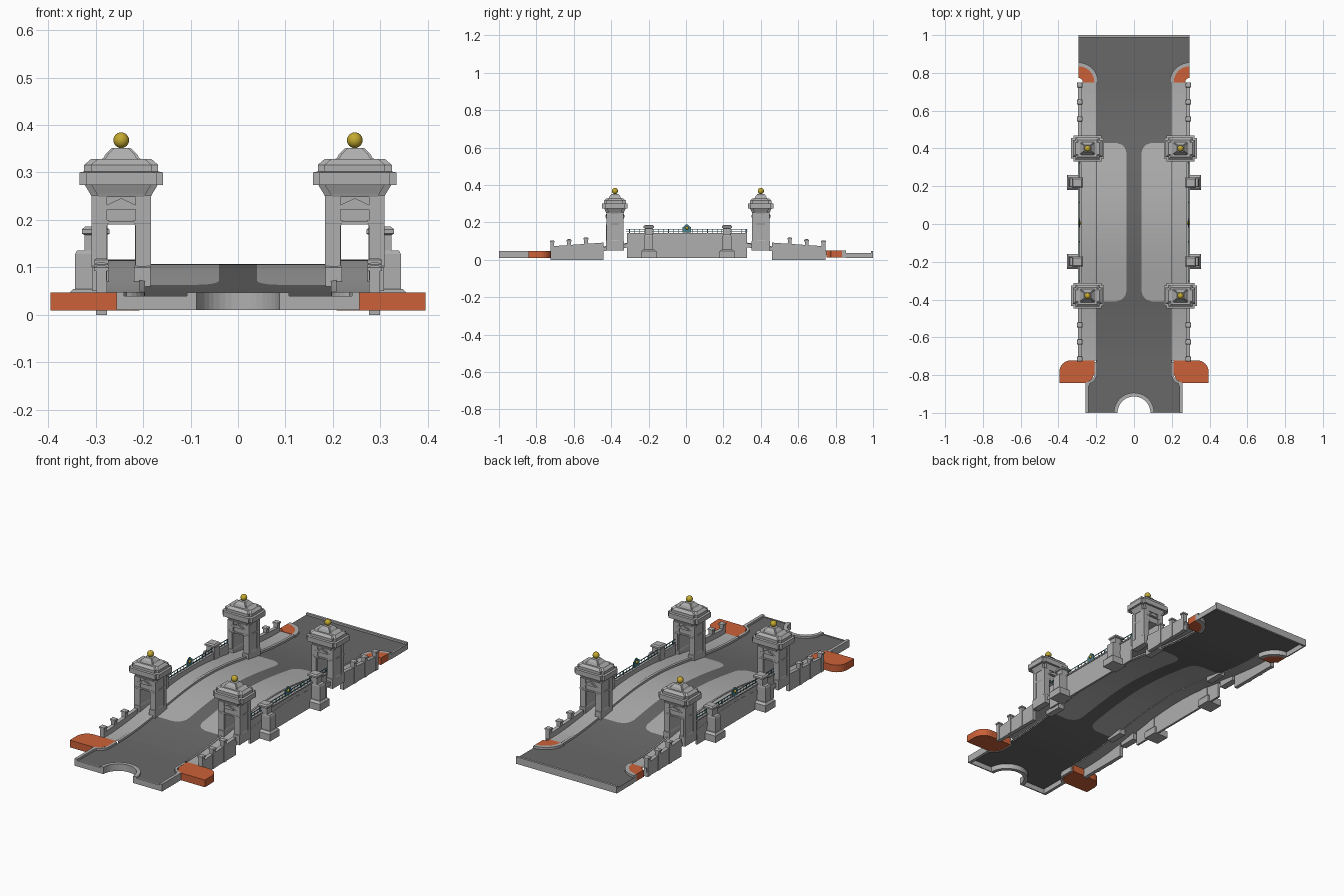
import bpy, bmesh, math

if "Cube" in bpy.data.objects:
    bpy.data.objects.remove(bpy.data.objects["Cube"])

def material(name, r, g, b):
    m = bpy.data.materials.new(name)
    m.diffuse_color = (r, g, b, 1)
    m.use_nodes = True
    m.node_tree.nodes["Principled BSDF"].inputs["Base Color"].default_value = m.diffuse_color
    return m

STONE = material("light_stone", .43, .43, .43)
ROAD = material("dark_asphalt", .14, .14, .14)
ORANGE = material("orange", .60, .12, .04)
GOLD = material("gold", .55, .40, .03)
TEAL = material("teal_metal", .07, .22, .26)
MID = 0.01          # y centre of the arched span

def make(name, verts, faces, *mats, rule=None, sheet=False):
    me = bpy.data.meshes.new(name)
    me.from_pydata(verts, [], faces)
    for m in mats:
        me.materials.append(m)
    bm = bmesh.new()
    bm.from_mesh(me)
    if not sheet:
        bmesh.ops.recalc_face_normals(bm, faces=bm.faces)
    for f in bm.faces:
        if sheet and f.normal.z < -.01:
            f.normal_flip()
        if rule:
            f.material_index = rule(f.calc_center_median())
    bm.to_mesh(me)
    bm.free()
    ob = bpy.data.objects.new(name, me)
    bpy.context.collection.objects.link(ob)
    return ob

def loft(name, rings, mat):
    """Closed solid through equal-length rings."""
    n = len(rings[0])
    faces = [tuple(range(n)), tuple(range((len(rings) - 1) * n, len(rings) * n))]
    for k in range(len(rings) - 1):
        faces += [(k*n + i, k*n + (i+1) % n, (k+1)*n + (i+1) % n, (k+1)*n + i) for i in range(n)]
    return make(name, [p for r in rings for p in r], faces, mat)

def prism(name, outline, z0, z1, mat):
    return loft(name, [[(x, y, z) for x, y in outline] for z in (z0, z1)], mat)

def box(name, x0, x1, y0, y1, z0, z1, mat=STONE):
    return prism(name, [(x0, y0), (x1, y0), (x1, y1), (x0, y1)], z0, z1, mat)

def block(name, cx, cy, levels, notch=0, mat=STONE):
    """Stack of rectangles (z, half x, half y); notch steps the corners inward."""
    rings = []
    for z, a, b in levels:
        n = notch
        q = [(a, b - n), (a - n, b - n), (a - n, b)] if n else [(a, b)]
        pts = q + [(-x, y) for x, y in q[::-1]]
        pts += [(-x, -y) for x, y in q] + [(x, -y) for x, y in q[::-1]]
        rings.append([(cx + x, cy + y, z) for x, y in pts])
    return loft(name, rings, mat)

def arc(cx, cy, r, a0, a1, n=10):
    return [(cx + r * math.cos(math.radians(a0 + (a1 - a0) * i / n)),
             cy + r * math.sin(math.radians(a0 + (a1 - a0) * i / n))) for i in range(n + 1)]

def flip(pts, s):
    return [(s * x, y) for x, y in pts]

def ribbon(name, path, other, z0, z1, mat=STONE):
    """Curb between two parallel paths."""
    return loft(name, [[(a[0], a[1], z0), (a[0], a[1], z1), (b[0], b[1], z1), (b[0], b[1], z0)]
                       for a, b in zip(path, other)], mat)

def deck(y):
    t = min(1, abs(y - MID) / .72)
    return .037 + .07 * (1 + math.cos(math.pi * t)) / 2

def ball(name, x, y, z, r, mat):
    bpy.ops.mesh.primitive_uv_sphere_add(segments=20, ring_count=12, radius=r, location=(x, y, z))
    ob = bpy.context.object
    ob.name = name
    ob.data.materials.append(mat)
    bpy.ops.object.shade_smooth()

# arched roadway: dark centre strip, pale lanes with rounded inner corners
ys = [-.73 + .32 * i / 8 for i in range(8)]
ys += [MID - .42 + .06 * i / 6 for i in range(6)]
ys += [MID - .36 + .72 * i / 24 for i in range(25)]
ys += [2 * MID - y for y in ys[13::-1]]
verts, faces = [], []
for j, y in enumerate(ys):
    t = min(1, max(0, (abs(y - MID) - .36) / .06))
    b = .04 + .055 * (1 - math.sqrt(1 - t * t))
    verts += [(x, y, deck(y)) for x in (-.2, -b, b, .2)]
    if j:
        faces += [(4*j - 4 + i, 4*j - 3 + i, 4*j + 1 + i, 4*j + i) for i in range(3)]
make("roadway", verts, faces, ROAD, STONE, sheet=True,
     rule=lambda c: int(abs(c.x) > .03 and abs(c.y - MID) < .42))

# flat end roads
half = [(.2, -.73)] + arc(.25, -.79, .05, 180, 270, 6) + [(.25, -1), (.107, -1)]
notch = arc(0, -1, .107, 0, 180, 20)[1:-1]
front = half + notch + flip(half, -1)[::-1]
make("front_road", [(x, y, .037) for x, y in front], [tuple(range(len(front)))], ROAD, sheet=True)
half = [(.2, .75)] + arc(.295, .75, .105, 180, 90)[1:] + [(.295, 1)]
back = half + flip(half, -1)[::-1]
make("back_road", [(x, y, .037) for x, y in back], [tuple(range(len(back)))], ROAD, sheet=True)
ribbon("notch_curb", arc(0, -1, .087, 0, 180, 20), arc(0, -1, .107, 0, 180, 20), .01, .047)
box("back_end_wall", -.295, .295, .988, 1, .01, .047)

for s in (-1, 1):
    def sbox(name, x0, x1, *r):
        return box(name, min(s*x0, s*x1), max(s*x0, s*x1), *r)

    # end skirts and curbs
    sbox("front_end_wall", .107, .25, -1, -.994, .01, .040)
    outer = [(.208, -.73)] + arc(.255, -.79, .047, 180, 265, 6) + [(.256, -.842), (.256, -1)]
    inner = [(.196, -.73)] + arc(.255, -.79, .059, 180, 250, 6) + [(.24, -.86), (.24, -1)]
    ribbon("front_curb", flip(inner, s), flip(outer, s), .01, .048)
    sbox("back_side_skirt", .289, .295, .855, 1, .01, .037)
    ribbon("back_corner_curb", flip(arc(.295, .75, .085, 180, 90), s),
           flip(arc(.295, .75, .105, 180, 90), s), .012, .049)

    # orange corner blocks
    pad = [(.208, -.722), (.208, -.79), (.225, -.825), (.252, -.841), (.395, -.841)]
    pad += arc(.335, -.782, .06, 0, 90, 8)
    prism("front_orange_block", flip(pad, s), .009, .047, ORANGE)
    pad = [(.295, .775)] + arc(.295, .75, .024, 90, 180, 6) + arc(.295, .75, .085, 180, 90)
    prism("back_orange_block", flip(pad, s), .012, .049, ORANGE)

    # sidewalk with raised curb, following the arch
    sec = [(.196, -.006), (.196, .011), (.207, .013), (.207, .010), (.294, .010), (.294, -.012)]
    st = [-.722 + 1.472 * i / 48 for i in range(49)]
    v = [(s * x, y, deck(y) + d) for y in st for x, d in sec]
    f = [(6*j + i, 6*j + i + 1, 6*j + i + 7, 6*j + i + 6) for j in range(48) for i in range(5)]
    make("sidewalk", v, f, STONE, sheet=True)

    # main span side wall with coping
    sbox("span_wall", .282, .293, -.315, .325, .01, .136)
    sbox("span_coping", .279, .297, -.315, .325, .136, .143)

    for e in (-1, 1):
        # sloping approach wall and its posts
        far, near = MID + e * .735, MID + e * .45
        rings = [[(s*x, y, z) for x, z in ((.276, 0), (.276, t), (.296, t), (.296, 0))]
                 for y, t in ((far, .072), (near, .092))]
        loft("approach_wall", rings, STONE)
        for k in range(3):
            y = MID + e * (.725 - .09 * k)
            top = (.104, .110, .120)[k]
            block("approach_post", s * .288, y, [(0, .011, .010), (top - .012, .011, .010),
                  (top - .012, .015, .013), (top - .004, .015, .013), (top, .008, .007)])

        # gate tower
        cx, cy = s * .246, MID + e * .39
        for k in (-1, 1):
            lx = cx + k * .0445
            block("tower_leg", lx, cy, [(.05, .0155, .040), (.252, .0155, .040)])
            block("tower_leg_base", lx, cy, [(.05, .0175, .049), (.10, .0175, .049), (.106, .0155, .042)])
            block("tower_leg_capital", lx, cy, [(.188, .0155, .043), (.194, .0185, .047), (.20, .0185, .047)])
            for m in (-1, 1):      # pilasters leave sunken side panels
                block("tower_pilaster", lx + k * .002, cy + m * .034, [(.10, .0165, .012), (.252, .0165, .012)])
                block("tower_front_strip", lx, cy + m * .044, [(.10, .009, .003), (.19, .009, .003)])
        block("tower_lintel", cx, cy, [(.19, .032, .041), (.252, .032, .041)])
        block("tower_lintel_band", cx, cy, [(.19, .030, .045), (.197, .030, .045)])
        for m in (-1, 1):          # pediments front and back
            for name, a, z0, z1, d in (("tower_pediment", .042, .222, .246, .048),
                                       ("tower_pediment_trim", .028, .226, .240, .051)):
                loft(name, [[(cx - a, y, z0), (cx + a, y, z0), (cx + a, y, z0 + .004),
                             (cx, y, z1), (cx - a, y, z0 + .004)]
                            for y in (cy + m * .04, cy + m * d)], STONE)
        block("tower_cap", cx, cy, [(.248, .062, .046), (.256, .066, .049), (.274, .077, .057),
              (.274, .088, .068), (.300, .088, .068), (.302, .078, .058), (.316, .078, .058),
              (.328, .064, .045)], .014)
        block("tower_roof", cx, cy, [(.326, .046, .037), (.331, .037, .032), (.339, .033, .029),
              (.352, .019, .018)], .005)
        ball("tower_ball", cx, cy, .368, .0165, GOLD)

        # side pier with plinth, shaft and capped post
        py = MID + e * .209
        block("pier_plinth", s * .313, py, [(.01, .042, .040), (.046, .042, .040), (.055, .034, .028)])
        block("pier_shaft", s * .311, py, [(.05, .032, .023), (.128, .032, .023), (.136, .028, .021)])
        block("pier_post", s * .300, py, [(.11, .023, .020), (.168, .023, .020), (.171, .029, .027),
              (.180, .029, .027), (.186, .022, .020)])

    # railing with pickets and crest
    for z in (.149, .164):
        sbox("rail", .2865, .2895, -.32, .33, z - .0015, z + .0015, TEAL)
    for k in range(25):
        y = MID + (k - 12) * .026
        w = .003 if k % 4 == 0 else .0012
        sbox("picket", .288 - w * .7, .288 + w * .7, y - w, y + w, .142, .165, TEAL)
    sbox("crest_plate", .286, .290, -.018, .028, .146, .176, TEAL)
    block("crest_top", s * .288, .005, [(.176, .003, .018), (.190, .002, .004)], mat=TEAL)
    ball("crest_boss", s * .288, .005, .170, .009, GOLD)
